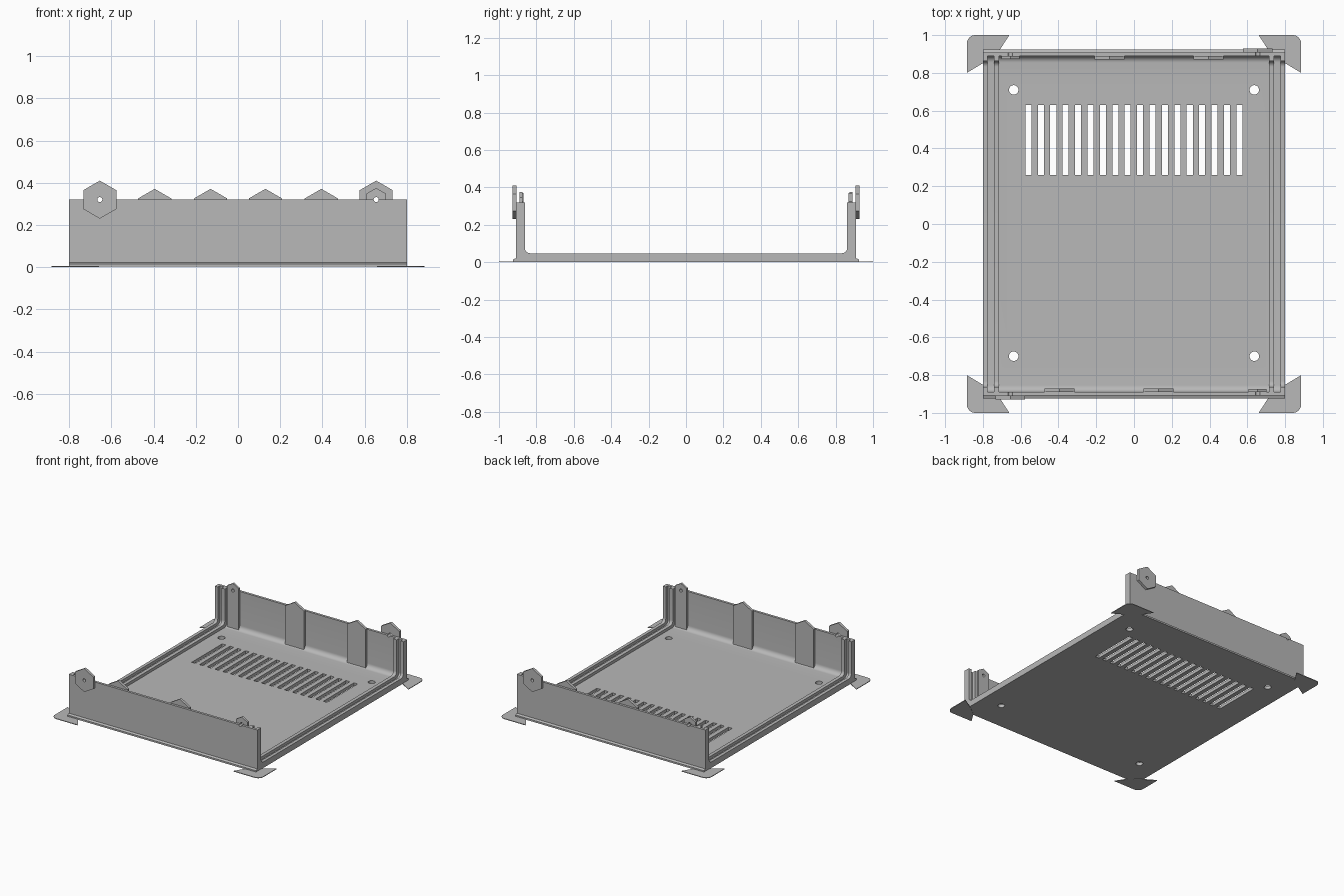
import bpy
import bmesh
from math import cos, sin, pi
from mathutils import Vector

if "Cube" in bpy.data.objects:
    bpy.data.objects.remove(bpy.data.objects["Cube"])

grey = bpy.data.materials.new("plain grey")
grey.use_nodes = True
grey.diffuse_color = (0.48, 0.48, 0.48, 1)
grey.node_tree.nodes["Principled BSDF"].inputs["Base Color"].default_value = grey.diffuse_color


def add_prism(bm, points, depth):
    """Extrude a closed loop of 3D points along the depth vector."""
    face = bm.faces.new([bm.verts.new(p) for p in points])
    out = bmesh.ops.extrude_face_region(bm, geom=[face])
    verts = [v for v in out["geom"] if isinstance(v, bmesh.types.BMVert)]
    bmesh.ops.translate(bm, verts=verts, vec=depth)


def finish(bm, name):
    bmesh.ops.recalc_face_normals(bm, faces=bm.faces)
    mesh = bpy.data.meshes.new(name)
    bm.to_mesh(mesh)
    bm.free()
    mesh.materials.append(grey)
    obj = bpy.data.objects.new(name, mesh)
    bpy.context.collection.objects.link(obj)
    return obj


def prism(name, points, depth):
    bm = bmesh.new()
    add_prism(bm, points, Vector(depth))
    return finish(bm, name)


def arc(cx, cy, r, start, end, steps):
    return [(cx + r * cos(start + (end - start) * i / steps),
             cy + r * sin(start + (end - start) * i / steps)) for i in range(steps + 1)]


def smooth(obj):
    bpy.ops.object.select_all(action="DESELECT")
    obj.select_set(True)
    bpy.context.view_layer.objects.active = obj
    bpy.ops.object.shade_smooth_by_angle(angle=0.6)


WALL, TOP, BASE = 0.908, 0.32, 0.002


def tray_profile(inner, floor, radius, lip):
    """Half of the U section, then mirrored in y."""
    half = [(WALL, TOP), (inner, TOP)]
    half += arc(inner - radius, floor + radius, radius, 0, -pi / 2, 8)
    outer = [(0.925, BASE), (0.925, 0.015), (WALL, 0.022)] if lip else [(WALL, BASE)]
    right = outer + half
    return right + [(-y, z) for y, z in reversed(right)]


def extruded_tray(name, x0, x1, *section):
    return prism(name, [(x0, y, z) for y, z in tray_profile(*section)], (x1 - x0, 0, 0))


# Thin shell: floor, front wall and back wall with rounded inner corners
shell = extruded_tray("tray_shell", -0.8, 0.8, 0.889, 0.026, 0.035, True)

# Raised U-shaped ribs forming a groove along each open side
ribs = []
for side, label in ((1, "left"), (-1, "right")):
    for a, b, kind in ((0.775, 0.8, "outer"), (0.715, 0.742, "inner")):
        x0, x1 = sorted((side * a, side * b))
        ribs.append(extruded_tray(f"{label}_{kind}_rib", x0, x1, 0.862, 0.048, 0.03, False))


def hexagon_tab(name, x, z, r, y0, y1, bottom=None):
    """Upright hexagon plate, or a strip with a pointed top if bottom is given."""
    pts = [(x + r * sin(i * pi / 3), z + r * cos(i * pi / 3)) for i in range(6)]
    if bottom is not None:
        w = r * sin(pi / 3)
        pts = [pts[5], pts[0], pts[1], (x + w, bottom), (x - w, bottom)]
    return prism(name, [(px, y0, pz) for px, pz in pts], (0, y1 - y0, 0))


# Screw tabs and locating tabs, repeated by half a turn on the back wall
bored = [shell] + ribs
for turn, label in ((1, "front"), (-1, "back")):
    bored.append(hexagon_tab(f"{label}_outer_screw_tab", -0.655 * turn, TOP, 0.09,
                             -0.928 * turn, -0.907 * turn))
    bored.append(hexagon_tab(f"{label}_inner_screw_tab", 0.655 * turn, TOP, 0.055,
                             -0.89 * turn, -0.873 * turn, 0.03))
    for x in (-0.395, 0.13):
        hexagon_tab(f"{label}_locating_tab", x * turn, 0.28, 0.091,
                    -0.89 * turn, -0.87 * turn, 0.03)

# Cutter: vent slots, floor holes and screw holes
bm = bmesh.new()
for i in range(18):
    x = -0.559 + i * 0.0657
    add_prism(bm, [(x - 0.016, 0.26, -0.1), (x + 0.016, 0.26, -0.1),
                   (x + 0.016, 0.63, -0.1), (x - 0.016, 0.63, -0.1)], Vector((0, 0, 0.2)))
for sx in (-1, 1):
    for y in (-0.7, 0.71):
        ring = arc(sx * 0.637, y, 0.025, 0, 2 * pi, 24)[:-1]
        add_prism(bm, [(px, py, -0.1) for px, py in ring], Vector((0, 0, 0.2)))
    ring = arc(sx * 0.655, TOP, 0.012, 0, 2 * pi, 16)[:-1]
    add_prism(bm, [(px, -1.1, pz) for px, pz in ring], Vector((0, 2.2, 0)))
cutter = finish(bm, "hole_cutter")
cutter.hide_render = True

for obj in bored:
    mod = obj.modifiers.new("holes", "BOOLEAN")
    mod.operation = "DIFFERENCE"
    mod.solver = "EXACT"
    mod.object = cutter
    bpy.ops.object.select_all(action="DESELECT")
    obj.select_set(True)
    bpy.context.view_layer.objects.active = obj
    bpy.ops.object.modifier_apply(modifier=mod.name)
    smooth(obj)
bpy.data.objects.remove(cutter)

# Thin flat corner feet with one rounded outer corner
for sx, xl in ((1, "left"), (-1, "right")):
    for sy, yl in ((1, "back"), (-1, "front")):
        outline = [(0.885, 0.8)] + arc(0.84, 0.955, 0.045, 0, pi / 2, 8)
        outline += [(0.66, 1.0), (0.715, 0.915), (0.785, 0.86)]
        prism(f"{yl}_{xl}_foot", [(sx * x, sy * y, 0) for x, y in outline], (0, 0, 0.005))
